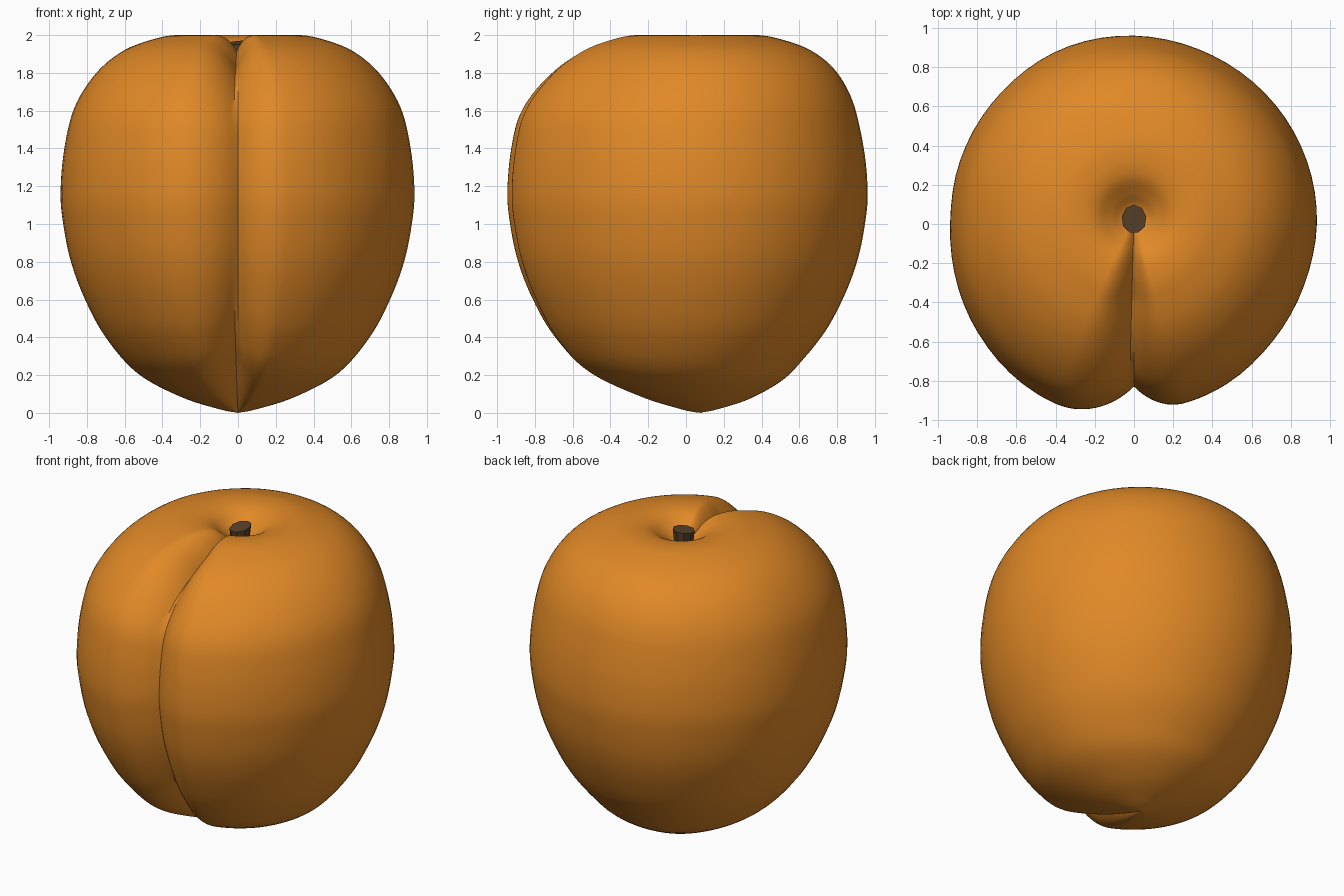
import bpy, bmesh, math
from mathutils import Vector

if "Cube" in bpy.data.objects:
    bpy.data.objects.remove(bpy.data.objects["Cube"])


def material(name, rgb):
    m = bpy.data.materials.new(name)
    m.diffuse_color = (*rgb, 1)
    m.use_nodes = True
    m.node_tree.nodes["Principled BSDF"].inputs["Base Color"].default_value = m.diffuse_color
    return m


def smooth_curve(pts, n=6):
    """Catmull-Rom curve through 2D points."""
    p = [Vector(q) for q in pts]
    p = [2 * p[0] - p[1]] + p + [2 * p[-1] - p[-2]]
    out = []
    for a, b, c, d in zip(p, p[1:], p[2:], p[3:]):
        for i in range(n):
            t = i / n
            out.append(0.5 * (2 * b + (c - a) * t + (2 * a - 5 * b + 4 * c - d) * t * t
                              + (3 * b - a - 3 * c + d) * t ** 3))
    return out + [p[-2]]


def lookup(curve, x):
    for a, b in zip(curve, curve[1:]):
        if x <= b.x:
            return a.y + (b.y - a.y) * (x - a.x) / (b.x - a.x)
    return curve[-1].y


def ramp(x, lo, hi):
    t = min(1, max(0, (x - lo) / (hi - lo)))
    return t * t * (3 - 2 * t)


def finish(name, bm, mat):
    bmesh.ops.recalc_face_normals(bm, faces=bm.faces)
    me = bpy.data.meshes.new(name)
    bm.to_mesh(me)
    bm.free()
    me.materials.append(mat)
    ob = bpy.data.objects.new(name, me)
    bpy.context.collection.objects.link(ob)
    bpy.ops.object.select_all(action='DESELECT')
    ob.select_set(True)
    bpy.context.view_layer.objects.active = ob
    bpy.ops.object.shade_smooth_by_angle(angle=math.radians(35))
    return ob


# Fruit: side profile (radius, height) and outline (degrees from the front, radius)
profile = smooth_curve([(0, 0), (.1, .02), (.3, .085), (.53, .21), (.7, .4), (.81, .6),
                        (.885, .8), (.926, 1), (.94, 1.17), (.92, 1.4), (.865, 1.62),
                        (.75, 1.8), (.6, 1.92), (.42, 1.985), (.3, 2), (.2, 1.983),
                        (.12, 1.93), (.06, 1.885), (0, 1.87)])
outline = smooth_curve([(0, .95), (18, .95), (32, .943), (49, .928), (72, .924), (92, .935),
                        (122, .943), (155, .95), (183, .963), (204, .967), (225, .955),
                        (252, .945), (272, .94), (304, .971), (326, .996), (344, 1.003),
                        (360, 1.0)])


def groove(deg):
    """Depth of the front crease, wider and deeper on the left lobe."""
    if deg < 180:
        return .12 * max(0, 1 - deg / 16) ** 2
    return .17 * max(0, 1 - (360 - deg) / 24) ** 2


# Angles are packed closely around the crease
right = [1.5 * i for i in range(20)] + [30 + 5 * i for i in range(30)]
angles = right + [180] + [360 - a for a in reversed(right[1:])]

bm = bmesh.new()
rings = []
for i in range(1, len(profile) - 1):
    r, z = profile[i]
    tan = profile[i + 1] - profile[i - 1]
    nrm = Vector((max(tan.y, 0), -tan.x if z < 1.5 or r > .3 else abs(tan.x) + .01)).normalized()
    if z > 1.5 and r < .35:
        nrm = Vector((0, 1))
    fade = min(1, r / .45)
    shift = .07 * (1 - ramp(z, 0, .3)) + .05 * ramp(z, 1.5, 1.98)
    if z > 1.8 and r < .3:
        shift = .03 + .02 * r / .3
    ring = []
    for a in angles:
        base = lookup(outline, a)
        k = .95 + (base - .95) * ramp(r, .2, .85)
        g = groove(a) * fade
        rr, zz = r * k / .94 - g * nrm.x, z - g * nrm.y
        t = math.radians(a)
        ring.append(bm.verts.new((rr * math.sin(t), shift - rr * math.cos(t), zz)))
    rings.append(ring)
n = len(angles)
for lo, hi in zip(rings, rings[1:]):
    for j in range(n):
        bm.faces.new((lo[j], lo[(j + 1) % n], hi[(j + 1) % n], hi[j]))
for ring, co in ((rings[0], (0, .08, 0)), (rings[-1], (0, .03, 1.87))):
    tip = bm.verts.new(co)
    for j in range(n):
        bm.faces.new((ring[j], ring[(j + 1) % n], tip))
finish("fruit", bm, material("apricot orange", (.75, .25, .02)))

# Stem: short stub with a slanted cut top
bm = bmesh.new()
bmesh.ops.create_cone(bm, cap_ends=True, segments=9, radius1=.05, radius2=.064, depth=.13)
for v in bm.verts:
    if v.co.z > 0:
        v.co.z += .15 * v.co.y + .1 * v.co.x
    v.co.y = v.co.y * 1.15 + .025
    v.co.z += 1.895
finish("stem", bm, material("stem brown", (.10, .055, .022)))
